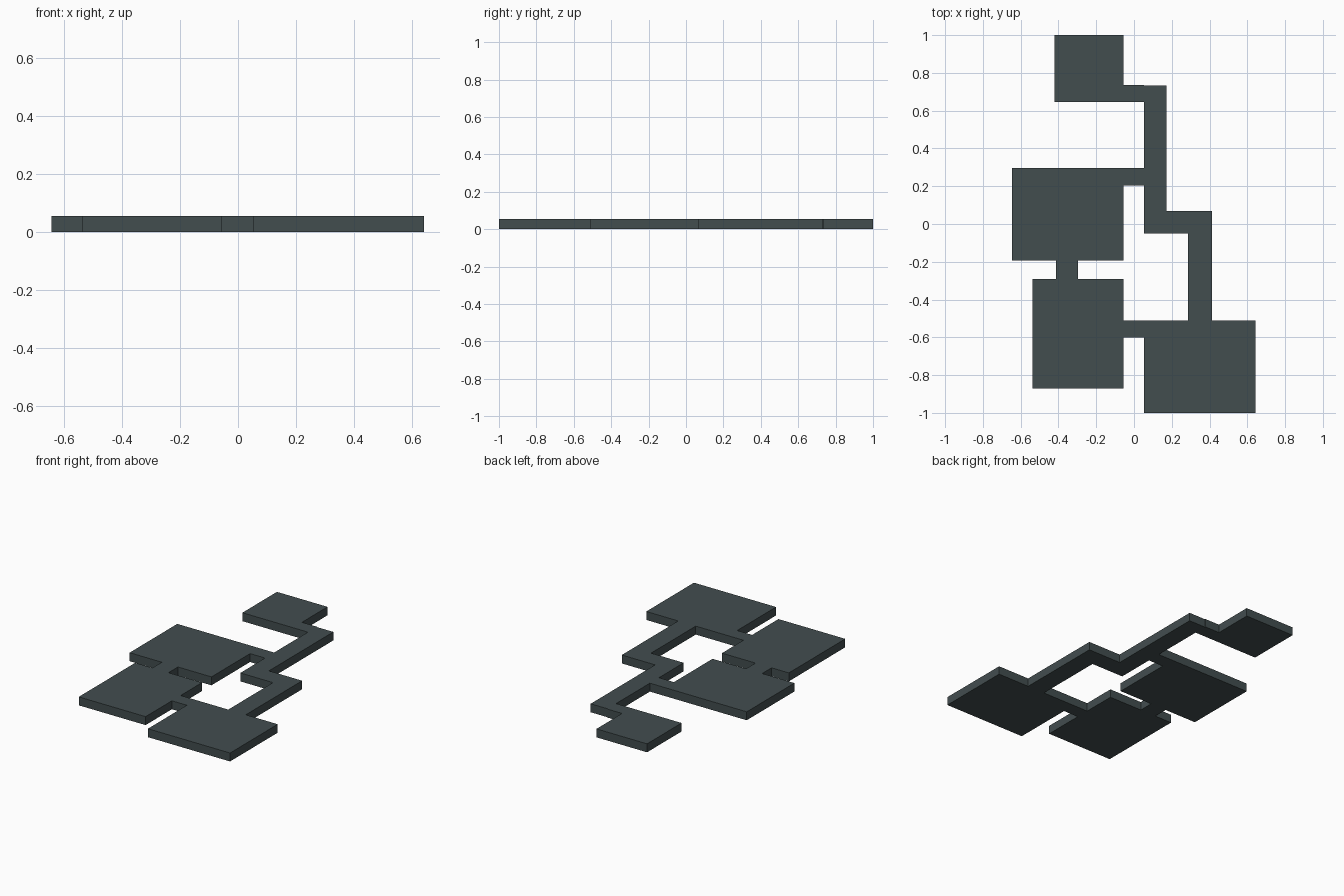
import bpy, bmesh

if "Cube" in bpy.data.objects:
    bpy.data.objects.remove(bpy.data.objects["Cube"])

HEIGHT = 0.055

# Floor plan as rectangles: x0, x1, y0, y1
ROOMS = [
    (-0.42, -0.056, 0.645, 1.0),      # north room
    (-0.645, -0.056, -0.193, 0.297),  # west room
    (-0.537, -0.056, -0.87, -0.29),   # south-west room
    (0.052, 0.643, -1.0, -0.51),      # south-east room
]
CORRIDORS = [
    (0.052, 0.173, -0.05, 0.733),     # north corridor
    (0.052, 0.413, -0.05, 0.07),      # corridor bend
    (0.287, 0.413, -0.51, 0.07),      # south corridor
]
DOORWAYS = [
    (-0.056, 0.052, 0.645, 0.737),    # north room to corridor
    (-0.056, 0.052, 0.204, 0.297),    # west room to corridor
    (-0.413, -0.297, -0.29, -0.193),  # west room to south-west room
    (-0.056, 0.052, -0.60, -0.51),    # south-west room to south-east room
]


def build_slab(name, rects, height):
    """Merge rectangles into one flat slab with no inner walls."""
    xs = sorted({v for r in rects for v in r[:2]})
    ys = sorted({v for r in rects for v in r[2:]})
    bm = bmesh.new()
    for xa, xb in zip(xs, xs[1:]):
        for ya, yb in zip(ys, ys[1:]):
            cx, cy = (xa + xb) / 2, (ya + yb) / 2
            if any(r[0] < cx < r[1] and r[2] < cy < r[3] for r in rects):
                bm.faces.new([bm.verts.new((x, y, 0)) for x, y in
                              ((xa, ya), (xb, ya), (xb, yb), (xa, yb))])
    bmesh.ops.remove_doubles(bm, verts=bm.verts[:], dist=1e-5)
    # Raise the plan to full thickness, keeping the underside
    ext = bmesh.ops.extrude_face_region(bm, geom=bm.faces[:], use_keep_orig=True)
    top = [g for g in ext["geom"] if isinstance(g, bmesh.types.BMVert)]
    bmesh.ops.translate(bm, verts=top, vec=(0, 0, height))
    bmesh.ops.recalc_face_normals(bm, faces=bm.faces[:])
    bmesh.ops.dissolve_limit(bm, angle_limit=0.01, verts=bm.verts[:], edges=bm.edges[:])
    mesh = bpy.data.meshes.new(name)
    bm.to_mesh(mesh)
    bm.free()
    obj = bpy.data.objects.new(name, mesh)
    bpy.context.collection.objects.link(obj)
    return obj


floor = build_slab("floor_plan", ROOMS + CORRIDORS + DOORWAYS, HEIGHT)

# Dark slate colour
slate = bpy.data.materials.new("slate")
slate.diffuse_color = (0.055, 0.075, 0.078, 1)
slate.use_nodes = True
slate.node_tree.nodes["Principled BSDF"].inputs["Base Color"].default_value = slate.diffuse_color
floor.data.materials.append(slate)
